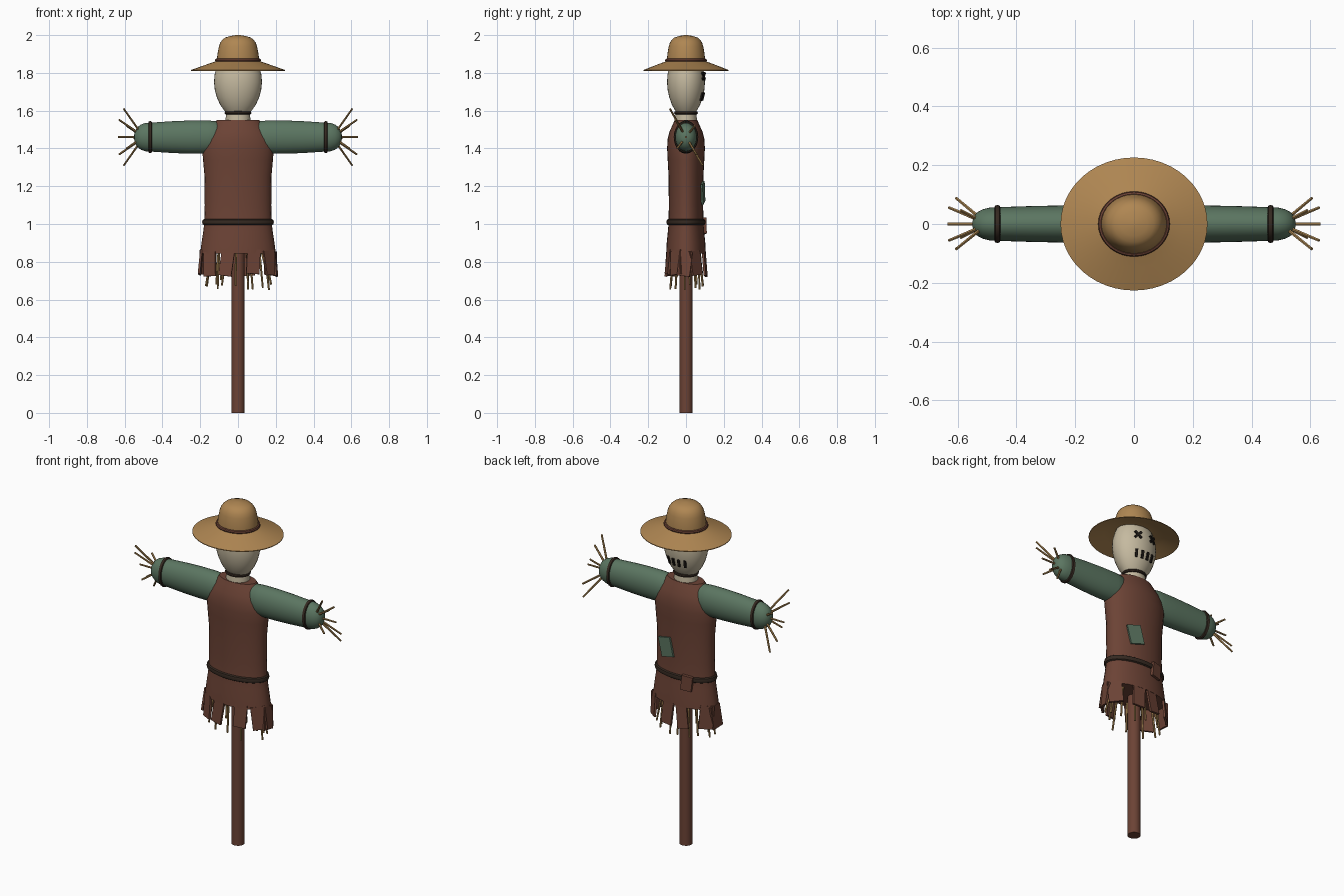
import bpy, bmesh, math, random
from mathutils import Vector, Matrix

if "Cube" in bpy.data.objects:
    bpy.data.objects.remove(bpy.data.objects["Cube"])

random.seed(4)


def mat(name, r, g, b):
    m = bpy.data.materials.new(name)
    m.diffuse_color = (r, g, b, 1)
    m.use_nodes = True
    m.node_tree.nodes["Principled BSDF"].inputs["Base Color"].default_value = m.diffuse_color
    return m


BROWN = mat("brown cloth", 0.150, 0.056, 0.036)
GREEN = mat("green cloth", 0.105, 0.180, 0.120)
SACK = mat("pale sackcloth", 0.56, 0.49, 0.35)
HAT = mat("tan felt", 0.43, 0.24, 0.085)
STRAW = mat("straw", 0.42, 0.25, 0.09)
DARK = mat("dark leather", 0.035, 0.022, 0.015)
BLACK = mat("black thread", 0.012, 0.009, 0.007)


def finish(name, bm, material, smooth=True):
    bmesh.ops.recalc_face_normals(bm, faces=bm.faces)
    me = bpy.data.meshes.new(name)
    bm.to_mesh(me)
    bm.free()
    me.materials.append(material)
    ob = bpy.data.objects.new(name, me)
    bpy.context.collection.objects.link(ob)
    if smooth:
        bpy.ops.object.select_all(action='DESELECT')
        ob.select_set(True)
        bpy.context.view_layer.objects.active = ob
        bpy.ops.object.shade_smooth_by_angle(angle=math.radians(40))
    return ob


def loft(name, rings, material, frame=Matrix(), n=32):
    """Capped elliptical loft; rings are (height, radius_x, radius_y)."""
    bm = bmesh.new()
    loops = [[bm.verts.new(frame @ Vector((a * math.cos(i * math.tau / n), b * math.sin(i * math.tau / n), h)))
              for i in range(n)] for h, a, b in rings]
    for p, q in zip(loops, loops[1:]):
        for i in range(n):
            bm.faces.new((p[i], p[(i + 1) % n], q[(i + 1) % n], q[i]))
    bm.faces.new(loops[0])
    bm.faces.new(loops[-1])
    return finish(name, bm, material)


def band(name, a, b, w, h, material, frame, n=36, k=8):
    """Elliptical ring with a rounded section, w thick and h tall (half sizes)."""
    bm = bmesh.new()
    loops = []
    for i in range(n):
        t = i * math.tau / n
        loops.append([bm.verts.new(frame @ Vector((
            (a + w * math.cos(s)) * math.cos(t), (b + w * math.cos(s)) * math.sin(t), h * math.sin(s))))
            for s in (j * math.tau / k for j in range(k))])
    for i in range(n):
        p, q = loops[i], loops[(i + 1) % n]
        for j in range(k):
            bm.faces.new((p[j], p[(j + 1) % k], q[(j + 1) % k], q[j]))
    return finish(name, bm, material)


def add_stick(bm, p, q, r=0.0065):
    p, q = Vector(p), Vector(q)
    d = q - p
    m = Matrix.Translation((p + q) / 2) @ d.to_track_quat('Z', 'Y').to_matrix().to_4x4()
    bmesh.ops.create_cone(bm, cap_ends=True, segments=6, radius1=r, radius2=r * 0.8, depth=d.length, matrix=m)


def add_plate(bm, loc, size, yaw=0, pitch=0, roll=0):
    """Box with thickness along local y; yaw turns it about z, roll in its own plane."""
    m = (Matrix.Translation(loc) @ Matrix.Rotation(yaw, 4, 'Z') @ Matrix.Rotation(pitch, 4, 'X')
         @ Matrix.Rotation(roll, 4, 'Y') @ Matrix.Diagonal((*size, 1)))
    bmesh.ops.create_cube(bm, size=1, matrix=m)


def at(z):
    return Matrix.Translation((0, 0, z))


# Post and tunic
loft("post", [(0, .035, .035), (.95, .035, .035)], BROWN, n=16)
loft("tunic", [(.845, .200, .105), (.90, .193, .102), (.96, .184, .096), (1.01, .178, .092), (1.10, .176, .091),
               (1.25, .177, .092), (1.34, .185, .097), (1.40, .190, .100), (1.45, .180, .097), (1.49, .157, .087),
               (1.525, .130, .071), (1.55, .112, .060)], BROWN)
band("belt", .180, .094, .010, .016, DARK, at(1.01))

# Ragged hem strips
bm = bmesh.new()
for i in range(10):
    t = math.radians(36 * i + random.uniform(-7, 7))
    x, y = .198 * math.cos(t), .102 * math.sin(t)
    yaw = math.atan2(y / .102 ** 2, x / .198 ** 2) - math.pi / 2
    add_plate(bm, (x, y, .795 + random.uniform(-.008, .008)), (random.uniform(.06, .08), .012, .13),
              yaw, math.radians(5), math.radians(random.uniform(-9, 9)))
finish("hem_strips", bm, BROWN, False)

# Straw poking out below the hem
bm = bmesh.new()
for i in range(14):
    t = (i + .5) * math.tau / 14 + random.uniform(-.15, .15)
    c, s, low = math.cos(t), math.sin(t), random.uniform(.65, .72)
    k = random.uniform(.75, 1.0)
    add_stick(bm, (.14 * c, .07 * s, .88), (.2 * c * k, .1 * s * k, low))
finish("hem_straw", bm, STRAW)

# Patch and belt tab on the face side (+y)
bm = bmesh.new()
add_plate(bm, (.065, .090, 1.165), (.085, .010, .11), math.radians(-8), 0, math.radians(14))
finish("patch", bm, GREEN, False)
bm = bmesh.new()
add_plate(bm, (-.072, .094, .99), (.062, .018, .085), math.radians(12), 0, math.radians(-6))
finish("belt_tab", bm, BROWN, False)

# Arms, cuffs and straw hands, mirrored over x
for side, s in (("left", -1), ("right", 1)):
    # local x -> world z, local y -> world y, local z -> outward x
    frame = Matrix(((0, 0, s, 0), (0, 1, 0, 0), (1, 0, 0, 1.46), (0, 0, 0, 1)))
    loft(side + "_sleeve", [(.09, .070, .050), (.11, .084, .060), (.16, .088, .064), (.25, .088, .063),
                            (.35, .084, .061), (.44, .078, .058), (.49, .075, .056), (.515, .066, .050),
                            (.535, .050, .039), (.547, .028, .022), (.55, .008, .006)], GREEN, frame)
    band(side + "_cuff", .077, .057, .008, .010, DARK, frame @ at(.465))
    bm = bmesh.new()
    for x, y, z in ((.605, -.085, .15), (.63, -.056, .092), (.635, 0, 0), (.63, .056, -.092), (.605, .088, -.15),
                    (.59, .047, .06), (.59, -.047, -.06)):
        add_stick(bm, (s * .51, y * .1, 1.46 + z * .1), (s * x, y, 1.46 + z))
    finish(side + "_straw_hand", bm, STRAW)

# Neck, rope and sack head
loft("neck", [(1.50, .070, .062), (1.55, .066, .058), (1.60, .062, .054)], SACK)
band("neck_rope", .063, .055, .008, .009, DARK, at(1.588))
HEAD = [(1.58, .055), (1.60, .072), (1.63, .094), (1.67, .112), (1.71, .123), (1.75, .127), (1.79, .124),
        (1.83, .113), (1.87, .095), (1.90, .07)]
loft("head", [(z, r, r * .79) for z, r in HEAD], SACK)


def face_y(x, z):
    for (z0, r0), (z1, r1) in zip(HEAD, HEAD[1:]):
        if z0 <= z <= z1:
            r = r0 + (r1 - r0) * (z - z0) / (z1 - z0)
            return .79 * math.sqrt(r * r - x * x)


# Crossed eyes and stitched mouth
bm = bmesh.new()
for x in (-.048, .048):
    for roll in (-45, 45):
        add_plate(bm, (x, face_y(x, 1.783) + .001, 1.783), (.013, .012, .052), -x * 7, 0, math.radians(roll))
finish("eyes", bm, BLACK, False)
bm = bmesh.new()
for x in (-.051, -.017, .017, .051):
    add_plate(bm, (x, face_y(x, 1.675) + .001, 1.675), (.013, .012, .044), -x * 7, math.radians(-14))
finish("mouth_stitches", bm, BLACK, False)

# Hat: thin sloped brim, crown and band
BRIM = [(1.868, .10), (1.862, .115), (1.845, .165), (1.815, .25), (1.811, .25), (1.835, .165), (1.85, .105)]
loft("hat_brim", [(z, r, r * .905) for z, r in BRIM], HAT, n=48)
CROWN = [(1.85, .112), (1.88, .111), (1.91, .107), (1.94, .101), (1.96, .094), (1.975, .083), (1.987, .068),
         (1.994, .045), (1.999, .02), (2.0, .004)]
loft("hat_crown", [(z, r, r * .905) for z, r in CROWN], HAT)
band("hat_band", .113, .102, .009, .010, BROWN, at(1.866))
